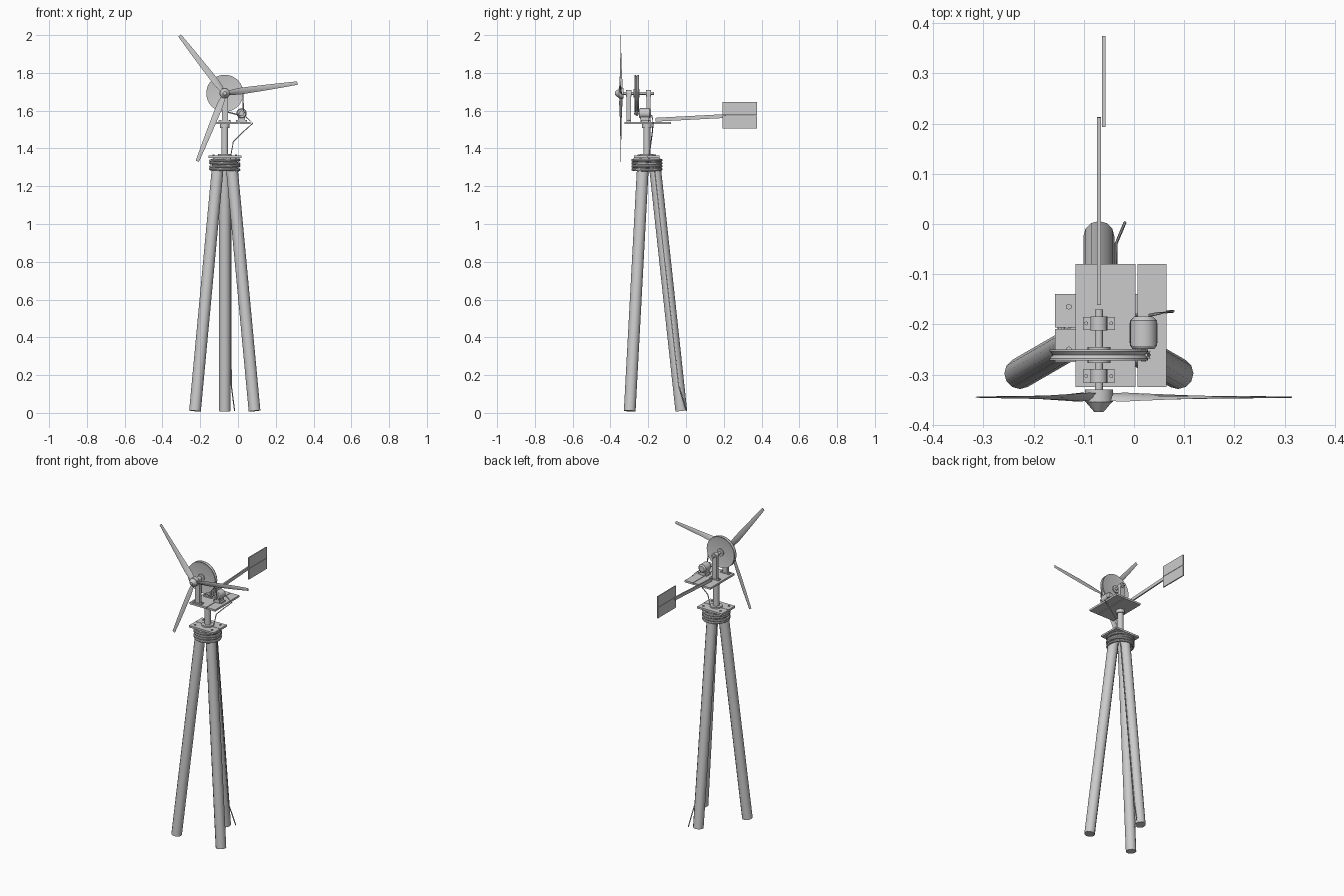
import bpy, bmesh, math
from mathutils import Vector, Matrix

if "Cube" in bpy.data.objects:
    bpy.data.objects.remove(bpy.data.objects["Cube"])

grey = bpy.data.materials.new("plain grey")
grey.diffuse_color = (0.6, 0.6, 0.6, 1)
grey.use_nodes = True
grey.node_tree.nodes["Principled BSDF"].inputs["Base Color"].default_value = grey.diffuse_color
CX, CY, AXLE = -0.07, -0.207, 1.692


def finish(name, bm, smooth=True):
    bmesh.ops.recalc_face_normals(bm, faces=bm.faces)
    me = bpy.data.meshes.new(name)
    bm.to_mesh(me)
    bm.free()
    me.materials.append(grey)
    ob = bpy.data.objects.new(name, me)
    bpy.context.collection.objects.link(ob)
    if smooth:
        bpy.ops.object.select_all(action='DESELECT')
        ob.select_set(True)
        bpy.context.view_layer.objects.active = ob
        bpy.ops.object.shade_smooth_by_angle(angle=math.radians(35))
    return ob


def box(name, x0, x1, y0, y1, z0, z1):
    bm = bmesh.new()
    m = Matrix.Translation(((x0 + x1) / 2, (y0 + y1) / 2, (z0 + z1) / 2))
    bmesh.ops.create_cube(bm, size=1, matrix=m @ Matrix.Diagonal((x1 - x0, y1 - y0, z1 - z0, 1)))
    return finish(name, bm, False)


def rod(name, a, b, r, r2=None, sides=16):
    a, b = Vector(a), Vector(b)
    d = b - a
    m = Matrix.Translation((a + b) / 2) @ d.to_track_quat('Z', 'Y').to_matrix().to_4x4()
    bm = bmesh.new()
    bmesh.ops.create_cone(bm, cap_ends=True, segments=sides, radius1=r,
                          radius2=r if r2 is None else r2, depth=d.length, matrix=m)
    return finish(name, bm)


def lathe(name, profile, m, sides=32):
    """Turn a closed (radius, height) profile around local z."""
    bm = bmesh.new()
    rings = [[bm.verts.new(m @ Vector((r * math.cos(2 * math.pi * i / sides),
                                       r * math.sin(2 * math.pi * i / sides), h)))
              for i in range(sides)] for r, h in profile]
    for a, b in zip(rings, rings[1:] + rings[:1]):
        for i in range(sides):
            j = (i + 1) % sides
            bm.faces.new((a[i], a[j], b[j], b[i]))
    return finish(name, bm)


def wire(name, pts, r):
    """Sweep a six-sided tube along a path."""
    pts = [Vector(p) for p in pts]
    bm = bmesh.new()
    rings = []
    for i, p in enumerate(pts):
        t = (pts[min(i + 1, len(pts) - 1)] - pts[max(i - 1, 0)]).to_track_quat('Z', 'Y')
        rings.append([bm.verts.new(p + t @ Vector((r * math.cos(k * math.pi / 3),
                                                   r * math.sin(k * math.pi / 3), 0))) for k in range(6)])
    for a, b in zip(rings, rings[1:]):
        for k in range(6):
            bm.faces.new((a[k], a[(k + 1) % 6], b[(k + 1) % 6], b[k]))
    bm.faces.new(rings[0])
    bm.faces.new(rings[-1])
    return finish(name, bm)


# Tripod legs
for i, deg in enumerate((90, 210, 330)):
    c, s = math.cos(math.radians(deg)), math.sin(math.radians(deg))
    rod(f"leg_{i}", (CX + 0.182 * c, CY + 0.182 * s, 0.01),
        (CX + 0.038 * c, CY + 0.038 * s, 1.345), 0.031, sides=12)

# Rope wraps around the leg tops
for i, z in enumerate((1.289, 1.305, 1.321, 1.337)):
    ring = [(0.075 + 0.008 * math.cos(k * math.pi / 4), 0.008 * math.sin(k * math.pi / 4)) for k in range(8)]
    tilt = Matrix.Rotation(0.03 * (-1) ** i, 4, 'Y')
    lathe(f"rope_wrap_{i}", ring, Matrix.Translation((CX, CY, z)) @ tilt, 24)

# Base planks with bolts
box("base_plank_front", -0.157, 0.019, -0.275, -0.209, 1.35, 1.362)
box("base_plank_back", -0.157, 0.019, -0.206, -0.14, 1.35, 1.362)
for i, (x, y) in enumerate([(x, y) for x in (-0.13, -0.01) for y in (-0.25, -0.165)]):
    rod(f"base_bolt_{i}", (x, y, 1.36), (x, y, 1.367), 0.006, sides=6)

# Mast
rod("mast_flange", (CX, CY, 1.36), (CX, CY, 1.37), 0.036)
rod("mast", (CX, CY, 1.36), (CX, CY, 1.53), 0.018)
rod("mast_collar", (CX, CY, 1.508), (CX, CY, 1.53), 0.025)

# Turning platform
box("platform_wide_plank", -0.117, 0.003, -0.325, -0.08, 1.529, 1.541)
box("platform_narrow_plank", 0.007, 0.065, -0.325, -0.08, 1.529, 1.541)

# Bearing posts
for side, y in (("front", -0.303), ("back", -0.198)):
    box(f"post_{side}", CX - 0.016, CX + 0.016, y - 0.011, y + 0.011, 1.541, AXLE - 0.005)
    box(f"post_foot_{side}", CX - 0.032, CX + 0.032, y - 0.013, y + 0.013, 1.541, 1.547)
    rod(f"bearing_{side}", (CX, y - 0.014, AXLE), (CX, y + 0.014, AXLE), 0.017)
    for sx in (-1, 1):
        x = CX + sx * 0.025
        rod(f"foot_bolt_{side}_{sx}", (x, y, 1.546), (x, y, 1.551), 0.004, sides=6)

# Axle and grooved drive wheel
rod("axle", (CX, -0.345, AXLE), (CX, -0.17, AXLE), 0.008)
face_back = Matrix.Rotation(-math.pi / 2, 4, 'X')
lathe("drive_wheel", [(0.007, -0.009), (0.09, -0.009), (0.098, -0.011), (0.098, -0.007), (0.092, 0),
                      (0.098, 0.007), (0.098, 0.011), (0.09, 0.009), (0.007, 0.009)],
      Matrix.Translation((CX, -0.261, AXLE)) @ face_back, 40)
rod("wheel_hub", (CX, -0.277, AXLE), (CX, -0.245, AXLE), 0.023)

# Generator with its mount and pulley
GX, GZ = 0.019, 1.586
rod("generator", (GX, -0.243, GZ), (GX, -0.192, GZ), 0.027, sides=20)
rod("generator_front_cap", (GX, -0.249, GZ), (GX, -0.243, GZ), 0.022, 0.026, 20)
rod("generator_back_cap", (GX, -0.192, GZ), (GX, -0.184, GZ), 0.026, 0.018, 20)
rod("generator_shaft", (GX, -0.274, GZ), (GX, -0.24, GZ), 0.005, sides=10)
lathe("pulley", [(0.004, -0.007), (0.014, -0.007), (0.009, 0), (0.014, 0.007), (0.004, 0.007)],
      Matrix.Translation((GX, -0.261, GZ)) @ face_back, 16)
box("generator_mount", GX - 0.018, GX + 0.018, -0.24, -0.195, 1.541, 1.568)
for sx in (-1, 1):
    box(f"generator_lug_{sx}", GX + sx * 0.022 - 0.007, GX + sx * 0.022 + 0.007, -0.237, -0.198, 1.541, 1.55)

# Drive belt, two outer tangents
d = Vector((GX - CX, 0, GZ - AXLE))
base, spread = math.atan2(d.z, d.x), math.acos((0.094 - 0.011) / d.length)
for i, a in enumerate((base + spread, base - spread)):
    n = Vector((math.cos(a), 0, math.sin(a)))
    rod(f"belt_{i}", Vector((CX, -0.261, AXLE)) + n * 0.094, Vector((GX, -0.261, GZ)) + n * 0.011, 0.0035, sides=6)

# Rotor hub and nose
rod("rotor_hub", (CX, -0.355, AXLE), (CX, -0.33, AXLE), 0.028, sides=20)
rod("rotor_nose", (CX, -0.355, AXLE), (CX, -0.375, AXLE), 0.026, 0.009, 12)

# Three tapered, twisted blades
for i, deg in enumerate((8, 128, 248)):
    turn = Matrix.Translation((CX, -0.345, AXLE)) @ Matrix.Rotation(-math.radians(deg), 4, 'Y')
    bm = bmesh.new()
    rings = []
    for s, w, t, pitch in ((0.01, 0.024, 0.010, 35), (0.05, 0.036, 0.008, 30), (0.09, 0.038, 0.007, 22),
                           (0.2, 0.031, 0.005, 10), (0.3, 0.025, 0.004, 5), (0.388, 0.018, 0.003, 2)):
        tw = Matrix.Rotation(math.radians(pitch), 4, 'X')
        rings.append([bm.verts.new(turn @ (Vector((s, 0, 0)) + tw @ Vector((0, y * t, z * w))))
                      for y, z in ((0, -0.5), (-0.4, -0.15), (-0.5, 0.2), (0, 0.5), (0.5, 0.2), (0.4, -0.15))])
    for a, b in zip(rings, rings[1:]):
        for k in range(6):
            bm.faces.new((a[k], a[(k + 1) % 6], b[(k + 1) % 6], b[k]))
    bm.faces.new(rings[0])
    bm.faces.new(rings[-1])
    finish(f"blade_{i}", bm)

# Tail arm, slightly rising, and two-board vane
arm = box("tail_arm", CX - 0.004, CX + 0.004, -0.187, 0.187, -0.01, 0.01)
arm.location = (0, 0.026, 1.562)
arm.rotation_euler = (math.radians(3), 0, 0)
box("vane_upper", -0.064, -0.057, 0.193, 0.375, 1.576, 1.645)
box("vane_lower", -0.064, -0.057, 0.193, 0.375, 1.505, 1.574)

# Power cable from generator down the back leg
wire("cable", [(0.03, -0.182, 1.575), (0.05, -0.178, 1.56), (0.078, -0.174, 1.533), (0.03, -0.178, 1.49),
               (-0.025, -0.185, 1.435), (-0.04, -0.195, 1.35), (-0.037, -0.165, 1.27),
               (-0.036, -0.04, 0.15), (-0.018, 0.003, 0.01)], 0.003)
